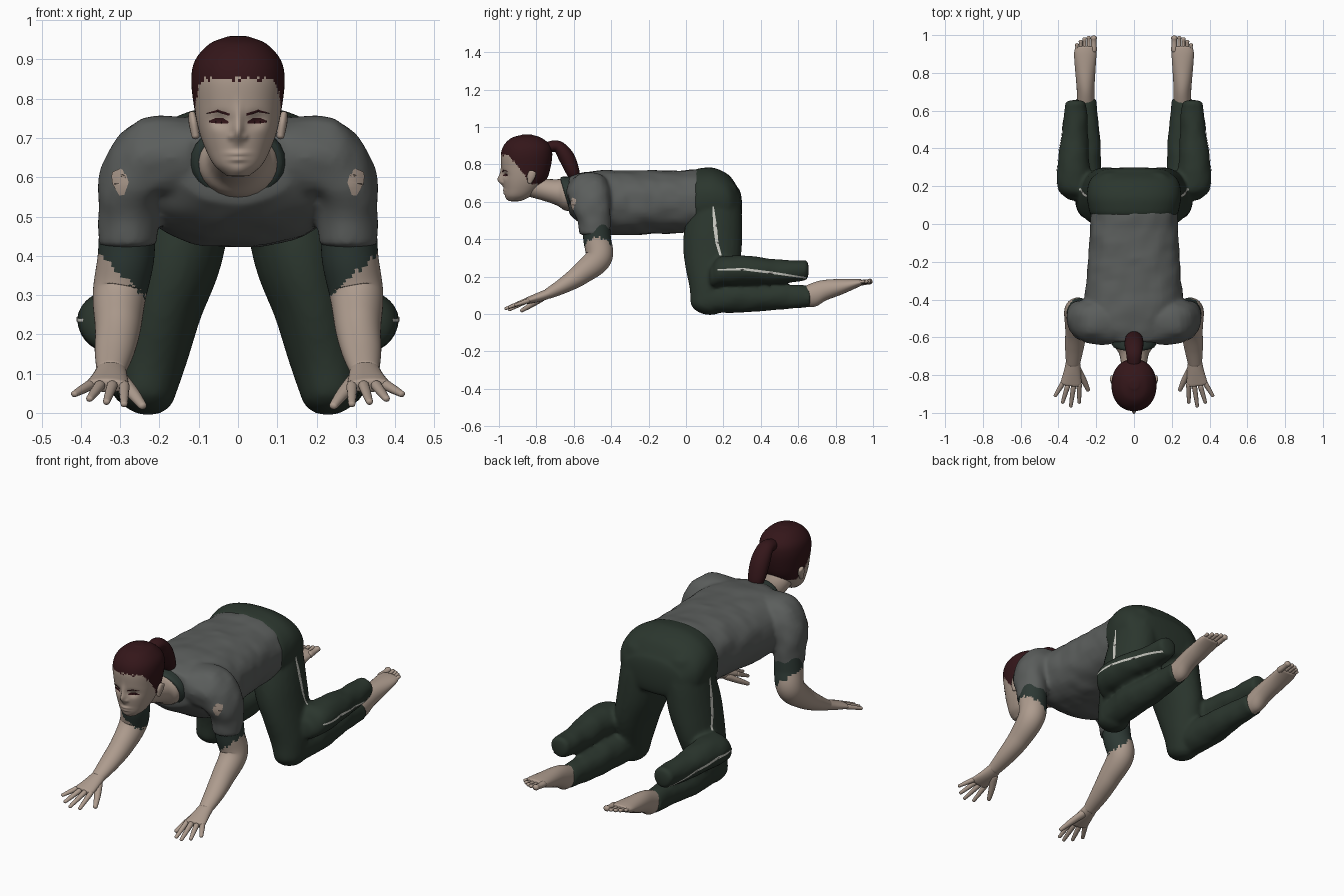
import bpy, bmesh, math, random
from mathutils import Vector, noise

random.seed(4)
if "Cube" in bpy.data.objects:
    bpy.data.objects.remove(bpy.data.objects["Cube"])


def material(name, *rgb):
    m = bpy.data.materials.new(name)
    m.use_nodes = True
    m.diffuse_color = (*rgb, 1)
    m.node_tree.nodes["Principled BSDF"].inputs["Base Color"].default_value = (*rgb, 1)
    return m


skin = material("skin", .42, .33, .27)
grey = material("grey shirt", .105, .112, .108)
green = material("dark green trousers", .024, .037, .027)
under = material("dark undershirt", .026, .04, .034)
hair = material("dark red hair", .034, .008, .01)
white = material("white stripe", .6, .6, .55)
X, Y, Z = Vector((1, 0, 0)), Vector((0, 1, 0)), Vector((0, 0, 1))


def blend(a, b, c, d, t):
    """Catmull-Rom step between two rings."""
    return [.5 * (2*q + (r - p)*t + (2*p - 5*q + 4*r - s)*t*t + (3*q - p - 3*r + s)*t**3)
            for p, q, r, s in zip(a, b, c, d)]


def loft(bm, rings, side=1, ref=X, axis=None, n=24, steps=5, power=2, dome=.4, wrinkle=0):
    """Skin elliptical rings (x, y, z, half width, half depth) with domed ends."""
    path = []
    for i in range(len(rings) - 1):
        a, d = rings[max(i - 1, 0)], rings[min(i + 2, len(rings) - 1)]
        path += [blend(a, rings[i], rings[i + 1], d, k / steps) for k in range(steps)]
    path.append(list(rings[-1]))
    mid = [Vector(p[:3]) for p in path]
    last = len(path) - 1
    frames = []
    for i, p in enumerate(path):
        t = axis or (mid[min(i + 1, last)] - mid[max(i - 1, 0)])
        frames.append((mid[i], t.normalized(), p[3], p[4]))

    def cap(frame, sign):
        c, t, a, b = frame
        return [(c + t*sign*dome*min(a, b)*math.sin(w), t, a*math.cos(w), b*math.cos(w))
                for w in (.4, .8, 1.15, 1.4)]
    frames = cap(frames[0], -1)[::-1] + frames + cap(frames[-1], 1)
    loops = []
    for c, t, a, b in frames:
        u = (ref - t * ref.dot(t)).normalized()
        v = t.cross(u)
        loop = []
        for k in range(n):
            w = math.tau * k / n
            cw, sw = math.cos(w), math.sin(w)
            co = (c + u * a * math.copysign(abs(cw)**(2 / power), cw)
                  + v * b * math.copysign(abs(sw)**(2 / power), sw))
            if wrinkle:
                co += (co - c).normalized() * wrinkle * noise.noise(co * 14)
            loop.append(bm.verts.new((co.x * side, co.y, co.z)))
        loops.append(loop)
    for lo, hi in zip(loops, loops[1:]):
        for k in range(n):
            j = (k + 1) % n
            bm.faces.new((lo[k], lo[j], hi[j], hi[k]))
    bm.faces.new(loops[0])
    bm.faces.new(loops[-1])


def finish(name, bm, *mats, rule=None, fuse=0):
    """Turn a bmesh into a smooth object, coloured by rule, optionally fused."""
    bmesh.ops.recalc_face_normals(bm, faces=bm.faces)
    if rule:
        for f in bm.faces:
            f.material_index = int(rule(f.calc_center_median()))
    me = bpy.data.meshes.new(name)
    bm.to_mesh(me)
    bm.free()
    me.shade_smooth()
    for m in mats:
        me.materials.append(m)
    ob = bpy.data.objects.new(name, me)
    bpy.context.collection.objects.link(ob)
    if fuse:
        r = ob.modifiers.new("fuse", 'REMESH')
        r.mode, r.voxel_size, r.use_smooth_shade = 'VOXEL', fuse, True
        s = ob.modifiers.new("soften", 'SMOOTH')
        s.factor, s.iterations = .5, 5
    return ob


def strip(name, target, start, along, points, mat):
    """Thin plate laid on a surface; points are (h, z, half width), cast along x or y."""
    dg = bpy.context.evaluated_depsgraph_get()
    ev = target.evaluated_get(dg)
    bm = bmesh.new()
    rows = []
    for (h, z, w), (h2, z2, w2) in zip(points, points[1:]):
        side = Vector((-(z2 - z), h2 - h)).normalized()
        for k in range(9):
            t = k / 8
            row = []
            for e in (-1, -.5, 0, .5, 1):
                r = (w + (w2 - w) * t) * e
                ph, pz = h + (h2 - h)*t + side.x*r, z + (z2 - z)*t + side.y*r
                o = Vector((start, ph, pz)) if along.x else Vector((ph, start, pz))
                hit, loc, nor, _ = ev.ray_cast(o, along)
                row.append(bm.verts.new(loc + nor * .003) if hit else None)
            rows.append(row)
    for lo, hi in zip(rows, rows[1:]):
        for k in range(4):
            quad = (lo[k], lo[k + 1], hi[k + 1], hi[k])
            if all(quad):
                bm.faces.new(quad)
    return finish(name, bm, mat)


# Trousers: hips, thighs, and the two folds of each lower leg
bm = bmesh.new()
loft(bm, [(0, .05, .605, .232, .168), (0, .08, .61, .24, .17), (0, .15, .615, .25, .166),
          (0, .23, .6, .235, .142), (0, .28, .57, .18, .1)], axis=Y, power=2.3, n=40, dome=.2)
for s in (1, -1):
    loft(bm, [(.12, .17, .66, .1, .11), (.13, .16, .55, .115, .14), (.155, .143, .4, .115, .158),
              (.19, .14, .27, .1, .148), (.22, .13, .14, .09, .115), (.235, .11, .05, .075, .09)], s, dome=.7)
    loft(bm, [(.29, .14, .2, .07, .06), (.31, .19, .23, .092, .08), (.32, .35, .235, .082, .074),
              (.312, .5, .225, .068, .064), (.308, .64, .235, .055, .056)], s, axis=Y, dome=.3, wrinkle=.006)
    loft(bm, [(.24, .1, .08, .07, .07), (.25, .25, .092, .08, .086), (.25, .4, .09, .075, .077),
              (.25, .55, .092, .062, .066), (.255, .66, .093, .055, .058)], s, axis=Y, dome=.15, wrinkle=.006)
trousers = finish("trousers", bm, green, fuse=.011)

# Shirt: trunk, shoulders and short sleeves
bm = bmesh.new()
loft(bm, [(0, .07, .605, .228, .166), (0, -.1, .6, .235, .168), (0, -.3, .595, .25, .172),
          (0, -.45, .597, .26, .168), (0, -.55, .617, .235, .14), (0, -.62, .635, .15, .105)],
     axis=-Y, power=2.4, n=48, dome=.1, wrinkle=.009)
for s in (1, -1):
    loft(bm, [(.12, -.52, .645, .12, .11), (.21, -.515, .645, .12, .11), (.265, -.505, .59, .108, .09),
              (.28, -.49, .5, .09, .077), (.28, -.485, .43, .084, .076)], s, ref=Y, dome=.1, wrinkle=.01)
shirt = finish("shirt", bm, grey, fuse=.01)

# Undershirt collar
bm = bmesh.new()
loft(bm, [(0, -.56, .63, .13, .11), (0, -.625, .635, .122, .104), (0, -.645, .637, .112, .094)],
     axis=Vector((0, -1, -.3)), dome=.05)
finish("undershirt_collar", bm, under)

# Neck and upper chest
bm = bmesh.new()
loft(bm, [(0, -.85, .69, .06, .06), (0, -.76, .665, .066, .06), (0, -.69, .65, .078, .07),
          (0, -.65, .64, .1, .085), (0, -.6, .63, .1, .085)], axis=-Y)
finish("neck", bm, skin)

# Head: rings given as height, front, back and half width
levels = [(.605, -.945, -.88, .03), (.63, -.965, -.83, .06), (.67, -.972, -.785, .082),
          (.72, -.98, -.745, .1), (.78, -.985, -.725, .112), (.85, -.99, -.715, .119),
          (.9, -.975, -.725, .108), (.94, -.935, -.77, .072), (.957, -.88, -.82, .03)]
bm = bmesh.new()
loft(bm, [(0, (f + b) / 2, z, w, (b - f) / 2) for z, f, b, w in levels],
     axis=Z, n=112, steps=9, power=2.15, dome=.1)


def bump(v, x, z, wx, wz):
    return math.exp(-((abs(v.x) - x) / wx)**2 - ((v.z - z) / wz)**2)


for vert in bm.verts:
    v = vert.co
    if v.y < -.88:
        v.y += (.014 * bump(v, .045, .745, .024, .018) - .024 * bump(v, 0, .715, .013, .026)
                - .01 * bump(v, 0, .75, .01, .035) - .009 * bump(v, 0, .66, .026, .007)
                - .008 * bump(v, 0, .645, .022, .006) - .006 * bump(v, 0, .615, .025, .015)
                - .008 * bump(v, .018, .703, .007, .008))


def in_hair(c):
    line = min(.85, max(.695, .85 - (c.y + .95) * 1.25))
    return c.z > line + random.uniform(-.005, .005)


head = finish("head", bm, skin, hair, rule=in_hair)

# Ponytail
bm = bmesh.new()
loft(bm, [(0, -.74, .89, .035, .03), (0, -.685, .895, .042, .032), (0, -.64, .84, .05, .042),
          (0, -.605, .76, .045, .036), (0, -.585, .705, .02, .018)])
finish("ponytail", bm, hair)

for s, tag in ((1, "left"), (-1, "right")):
    # Ear
    bm = bmesh.new()
    loft(bm, [(.108, -.835, .705, .01, .012), (.113, -.828, .735, .012, .022),
              (.117, -.82, .758, .01, .02)], s, dome=.8, n=16)
    finish(tag + "_ear", bm, skin)

    # Arm, with the ragged undershirt sleeve above the elbow
    bm = bmesh.new()
    loft(bm, [(.283, -.485, .5, .07, .075), (.285, -.475, .4, .072, .074), (.302, -.468, .3, .068, .072),
              (.306, -.56, .215, .058, .058), (.315, -.65, .155, .05, .043), (.323, -.74, .107, .037, .028)],
         s, n=48, steps=10)
    finish(tag + "_arm", bm, skin, under,
           rule=lambda c: c.z > .4 + (abs(c.x) - .35) * .9 + random.uniform(-.01, .01))

    # Hand
    bm = bmesh.new()
    loft(bm, [(.322, -.72, .115, .036, .026), (.326, -.78, .092, .045, .025), (.334, -.85, .07, .057, .018)], s)
    for bx, by, tx, ty, tz in ((.29, -.85, .29, -.945, .022), (.32, -.86, .335, -.965, .028),
                               (.352, -.86, .378, -.945, .036), (.378, -.845, .417, -.91, .048)):
        loft(bm, [(bx, by, .07, .014, .013), ((bx + tx)/2, (by + ty)/2, .035 + tz/2, .012, .011),
                  (tx, ty, tz, .009, .008)], s, n=12, steps=3, dome=.8)
    loft(bm, [(.3, -.77, .085, .022, .018), (.268, -.825, .05, .017, .015), (.243, -.878, .018, .011, .01)],
         s, n=12, steps=3, dome=.8)
    finish(tag + "_hand", bm, skin)

    # Foot, sole up, with toes
    bm = bmesh.new()
    loft(bm, [(.255, .62, .092, .045, .05), (.255, .69, .105, .047, .066), (.257, .75, .128, .049, .055),
              (.258, .83, .145, .055, .042), (.258, .9, .161, .059, .027), (.256, .935, .168, .055, .018)],
         s, axis=Y)
    for bx, tip, r in ((.213, .985, .017), (.24, .988, .011), (.262, .98, .011), (.282, .967, .011), (.302, .95, .01)):
        loft(bm, [(bx, .92, .166, r, r), (bx, tip - .02, .17, r * .85, r * .8), (bx, tip, .174, r, r * .9)],
             s, n=12, steps=3, dome=.8)
    finish(tag + "_foot", bm, skin)

bpy.context.view_layer.update()
for s, tag in ((1, "left"), (-1, "right")):
    # Trouser stripes, torn sleeve patch, eye and brow
    strip(tag + "_thigh_stripe", trousers, s * .8, -X * s,
          [(.145, .575, .004), (.155, .47, .01), (.165, .38, .008), (.185, .31, .006)], white)
    strip(tag + "_shin_stripe", trousers, s * .8, -X * s,
          [(.17, .235, .004), (.3, .24, .006), (.45, .222, .006), (.64, .195, .004)], white)
    strip(tag + "_sleeve_tear", shirt, -1.3, Y,
          [(s * .295, .555, .006), (s * .298, .585, .02), (s * .302, .605, .018), (s * .295, .62, .004)], skin)
    strip(tag + "_eye", head, -1.3, Y,
          [(s * .022, .739, .002), (s * .04, .744, .009), (s * .056, .744, .008), (s * .072, .742, .002)], hair)
    strip(tag + "_brow", head, -1.3, Y,
          [(s * .02, .76, .003), (s * .05, .77, .003), (s * .078, .763, .001)], hair)
